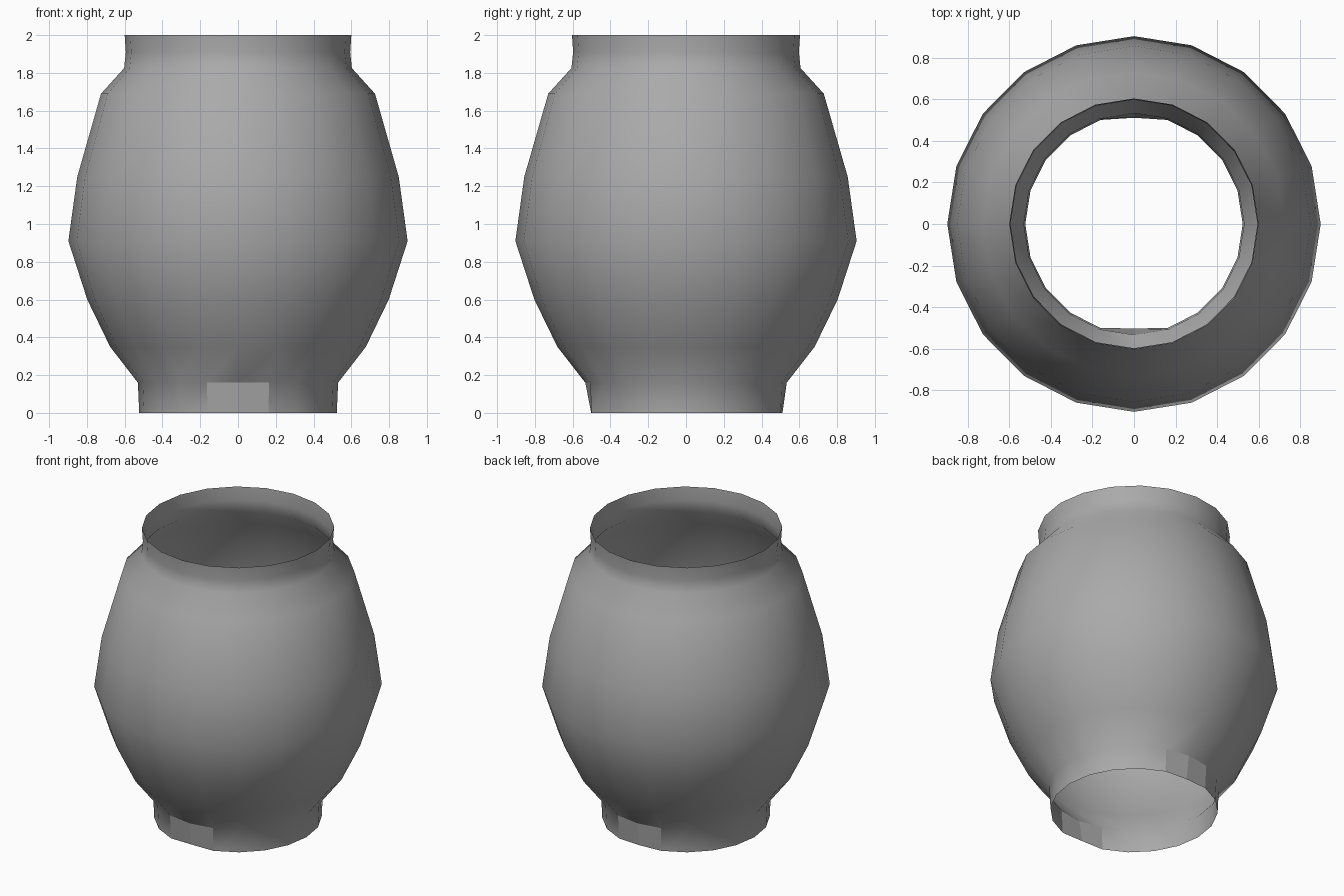
import bpy, bmesh
from math import cos, sin, tau

cube = bpy.data.objects.get("Cube")
if cube:
    bpy.data.objects.remove(cube, do_unlink=True)

SIDES = 20
Y_STRETCH = 1.006

# Wall profile (radius, height) from foot to lip; open at both ends
PROFILE = [(0.523, 0), (0.53, 0.16), (0.677, 0.35), (0.798, 0.6), (0.898, 0.91),
           (0.851, 1.25), (0.725, 1.69), (0.603, 1.825), (0.594, 1.91), (0.6, 2)]

grey = bpy.data.materials.new("mid grey")
grey.use_nodes = True
colour = (0.4, 0.4, 0.4, 1)
grey.diffuse_color = colour
grey.node_tree.nodes["Principled BSDF"].inputs["Base Color"].default_value = colour


def ring(bm, radius, z):
    angles = [tau * i / SIDES for i in range(SIDES)]
    return [bm.verts.new((radius * cos(a), radius * sin(a) * Y_STRETCH, z)) for a in angles]


# Turned wall of the vessel, a single thin shell
bm = bmesh.new()
rings = [ring(bm, r, z) for r, z in PROFILE]
for low, high in zip(rings, rings[1:]):
    for i in range(SIDES):
        j = (i + 1) % SIDES
        face = bm.faces.new((low[i], low[j], high[j], high[i]))
        face.smooth = True

# Flattened panels at the front and back of the foot
rings[0][SIDES * 3 // 4].co.y = -0.502
rings[0][SIDES // 4].co.y = 0.511
for face in bm.faces:
    centre = face.calc_center_median()
    if centre.z < 0.15 and abs(centre.x) < 0.12:
        face.smooth = False

mesh = bpy.data.meshes.new("vessel_wall")
bm.to_mesh(mesh)
bm.free()
mesh.materials.append(grey)
vessel = bpy.data.objects.new("vessel_wall", mesh)
bpy.context.collection.objects.link(vessel)
